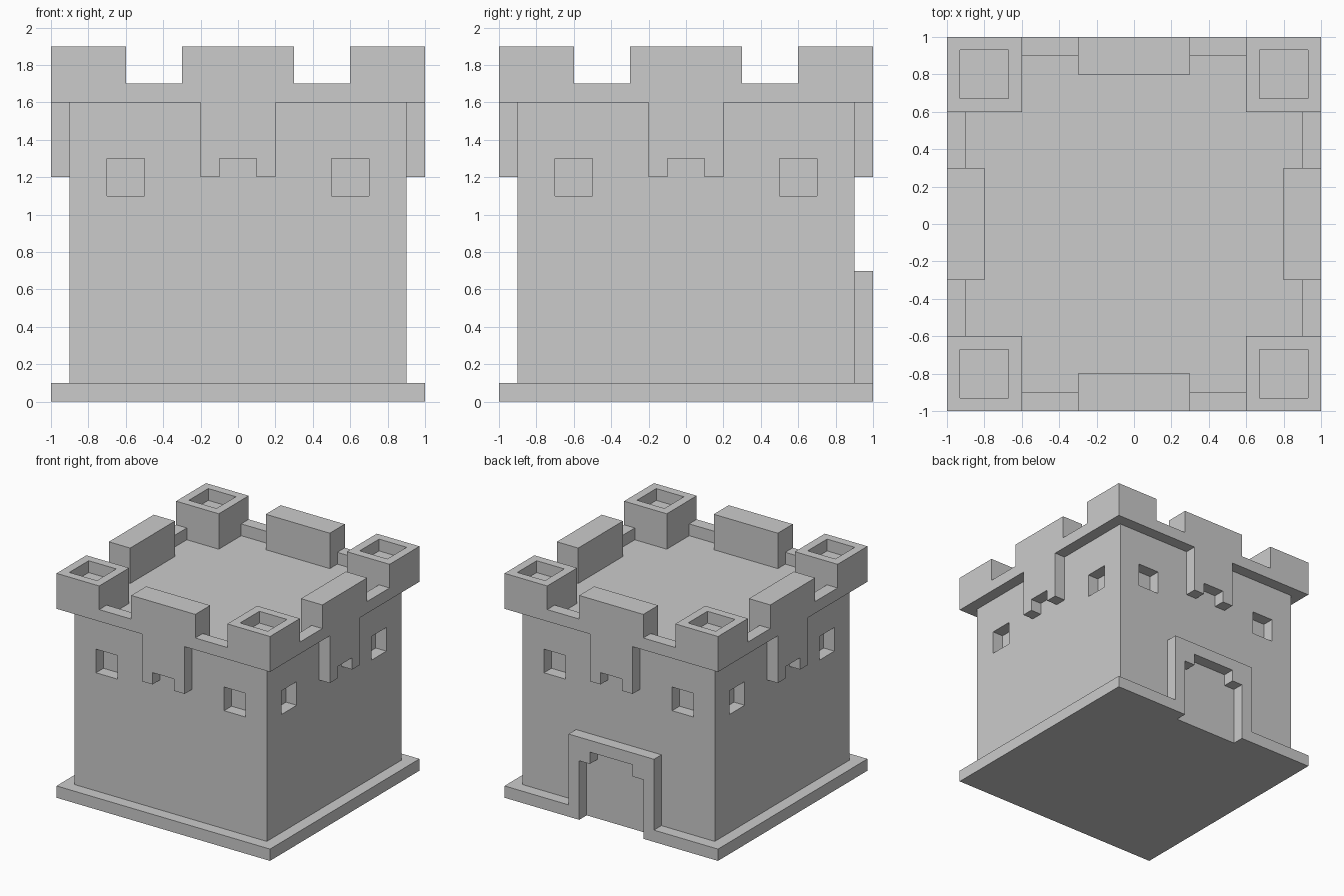
import bpy, bmesh
from math import pi
from mathutils import Matrix, Vector

if "Cube" in bpy.data.objects:
    bpy.data.objects.remove(bpy.data.objects["Cube"])


def finish(name, bm):
    bmesh.ops.recalc_face_normals(bm, faces=bm.faces)
    mesh = bpy.data.meshes.new(name)
    bm.to_mesh(mesh)
    bm.free()
    obj = bpy.data.objects.new(name, mesh)
    bpy.context.collection.objects.link(obj)
    return obj


def add_prism(bm, points, direction, turn=0):
    """Extrude a closed outline of 3D points, then turn it about z."""
    rot = Matrix.Rotation(turn, 3, 'Z')
    face = bm.faces.new([bm.verts.new(rot @ Vector(p)) for p in points])
    out = bmesh.ops.extrude_face_region(bm, geom=[face], use_keep_orig=True)
    verts = [v for v in out['geom'] if isinstance(v, bmesh.types.BMVert)]
    bmesh.ops.translate(bm, verts=verts, vec=rot @ Vector(direction))


def add_box(bm, lo, hi, turn=0):
    (x0, y0, z0), (x1, y1, z1) = lo, hi
    add_prism(bm, [(x0, y0, z0), (x1, y0, z0), (x1, y1, z0), (x0, y1, z0)],
              (0, 0, z1 - z0), turn)


def mirrored(half):
    """Complete a half outline by mirroring it across x = 0."""
    return half + [(-x, z) for x, z in reversed(half)]


turns = [i * pi / 2 for i in range(4)]

# Base plate with a doorway notch at the back
bm = bmesh.new()
outline = mirrored([(0.3, 0.9), (0.3, 1), (1, 1), (1, -1)])
add_prism(bm, [(x, y, 0) for x, y in outline], (0, 0, 0.1))
finish("base_plate", bm)

# Main walls, with two square windows sunk into every side
bm = bmesh.new()
add_box(bm, (-0.9, -0.9, 0.1), (0.9, 0.9, 1.6))
walls = finish("walls", bm)
bm = bmesh.new()
for t in turns:
    for x in (-0.7, 0.5):
        add_box(bm, (x, -1.1, 1.1), (x + 0.2, -0.8, 1.3), t)
cutter = finish("window_cutter", bm)
cutter.hide_render = True
cutter.display_type = 'WIRE'
cut = walls.modifiers.new("windows", 'BOOLEAN')
cut.operation = 'DIFFERENCE'
cut.solver = 'EXACT'
cut.object = cutter

# Stepped door frame on the back
bm = bmesh.new()
frame = mirrored([(0.2, 0.6), (0.2, 0.5), (0.3, 0.5), (0.3, 0.1), (0.4, 0.1), (0.4, 0.7)])
add_prism(bm, [(x, 0.9, z) for x, z in frame], (0, 0.1, 0))
finish("door_frame", bm)

# Parapets: hanging bracket, low wall and merlon in one outline
parapet = mirrored([(0.1, 1.3), (0.1, 1.2), (0.2, 1.2), (0.2, 1.6), (0.6, 1.6),
                    (0.6, 1.7), (0.3, 1.7), (0.3, 1.9)])
for side, t in zip(("front", "right", "back", "left"), turns):
    bm = bmesh.new()
    add_prism(bm, [(x, -1, z) for x, z in parapet], (0, 0.1, 0), t)
    finish(side + "_parapet", bm)
    bm = bmesh.new()
    add_box(bm, (-0.3, -0.9, 1.6), (0.3, -0.8, 1.9), t)
    finish(side + "_merlon_backing", bm)

# Corner turrets with a square pit in the top
for i, t in enumerate(turns):
    bm = bmesh.new()
    add_box(bm, (0.6, -1, 1.6), (1, -0.6, 1.9), t)
    bmesh.ops.recalc_face_normals(bm, faces=bm.faces)
    top = max(bm.faces, key=lambda f: f.calc_center_median().z)
    bmesh.ops.inset_region(bm, faces=[top], thickness=0.1)
    pit = bmesh.ops.extrude_discrete_faces(bm, faces=[top])['faces'][0]
    bmesh.ops.translate(bm, verts=pit.verts, vec=(0, 0, -0.1))
    finish("corner_turret_%d" % (i + 1), bm)
